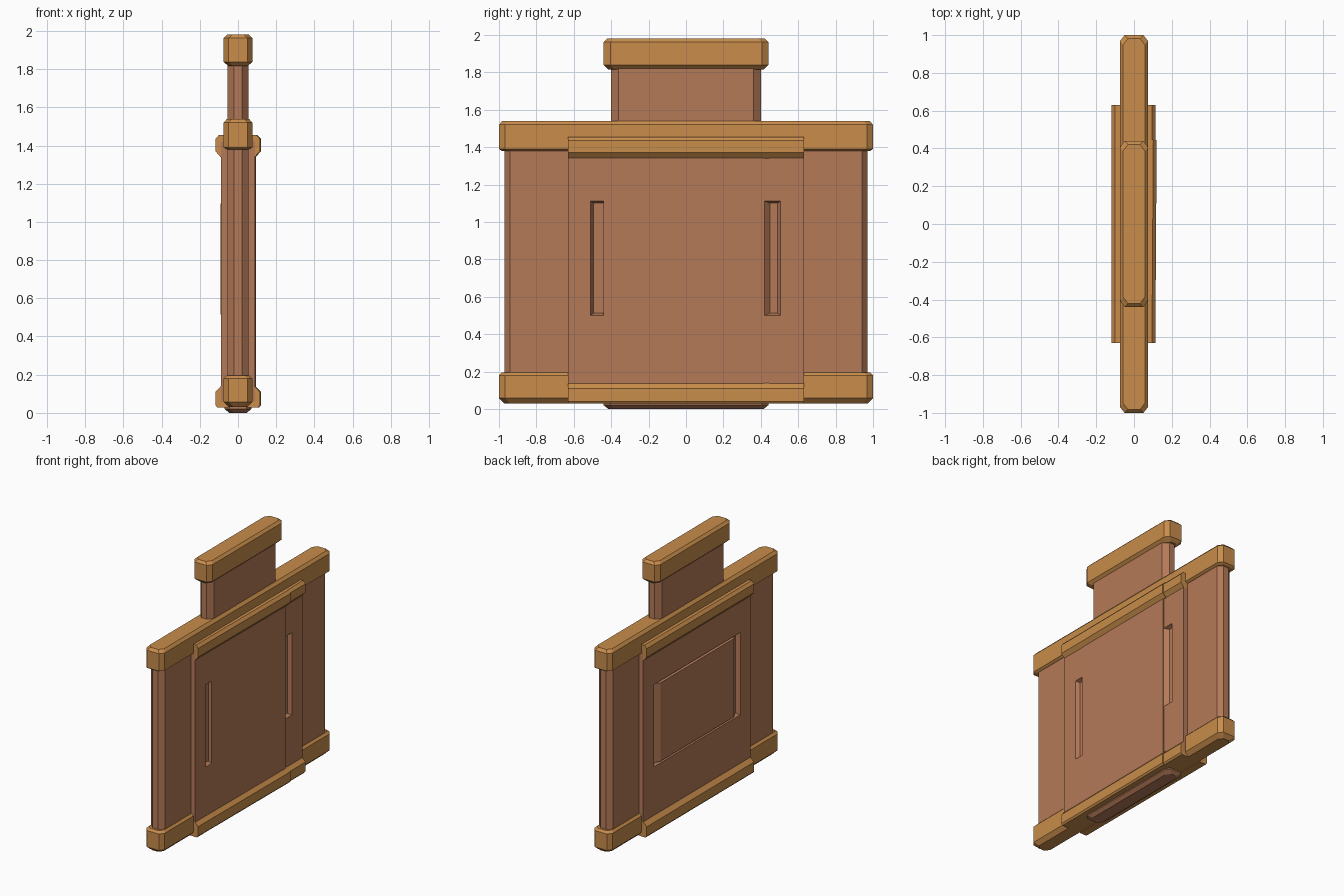
import bpy, bmesh

if "Cube" in bpy.data.objects:
    bpy.data.objects.remove(bpy.data.objects["Cube"])


def material(name, rgb):
    m = bpy.data.materials.new(name)
    m.diffuse_color = (*rgb, 1)
    m.use_nodes = True
    m.node_tree.nodes["Principled BSDF"].inputs["Base Color"].default_value = m.diffuse_color
    return m


BROWN = material("clay brown", (0.46, 0.195, 0.098))
GOLD = material("warm gold", (0.58, 0.265, 0.07))


def loft(name, loops, mat):
    """Join matching loops of points with quads and cap both ends."""
    bm = bmesh.new()
    rings = [[bm.verts.new(p) for p in loop] for loop in loops]
    for a, b in zip(rings, rings[1:]):
        n = len(a)
        for i in range(n):
            j = (i + 1) % n
            bm.faces.new((a[i], a[j], b[j], b[i]))
    bm.faces.new(rings[0])
    bm.faces.new(rings[-1])
    bmesh.ops.recalc_face_normals(bm, faces=bm.faces)
    me = bpy.data.meshes.new(name)
    bm.to_mesh(me)
    bm.free()
    me.materials.append(mat)
    ob = bpy.data.objects.new(name, me)
    bpy.context.collection.objects.link(ob)
    return ob


def octagon(hx, hy, cx, cy, z):
    """Rectangle with cut corners, lying flat."""
    return [(hx - cx, hy, z), (-hx + cx, hy, z), (-hx, hy - cy, z), (-hx, -hy + cy, z),
            (-hx + cx, -hy, z), (hx - cx, -hy, z), (hx, -hy + cy, z), (hx, hy - cy, z)]


def slab(name, hx, hy, cx, cy, levels, mat):
    """Stack of octagons; levels are (z, inset)."""
    return loft(name, [octagon(hx - d, hy - d, cx, cy, z) for z, d in levels], mat)


def rect(x, y0, y1, z0, z1):
    """Upright rectangle facing along x."""
    return [(x, y0, z0), (x, y1, z0), (x, y1, z1), (x, y0, z1)]


# core panel and neck
slab("core_panel", 0.056, 0.97, 0.034, 0.03, [(0.1, 0), (1.45, 0)], BROWN)
slab("neck", 0.056, 0.40, 0.034, 0.04, [(1.45, 0), (1.9, 0)], BROWN)

# bands around the base, the shoulder and the cap
slab("base_band", 0.075, 1.0, 0.025, 0.032, [(0.03, 0.028), (0.058, 0), (0.18, 0), (0.195, 0.015)], GOLD)
slab("shoulder_band", 0.075, 1.0, 0.025, 0.032, [(1.38, 0.015), (1.39, 0), (1.52, 0), (1.54, 0.018)], GOLD)
slab("cap", 0.075, 0.44, 0.025, 0.035, [(1.815, 0.025), (1.838, 0), (1.962, 0), (1.98, 0.018)], GOLD)
slab("foot", 0.07, 0.44, 0.025, 0.035, [(0.0, 0.025), (0.02, 0), (0.06, 0)], BROWN)

# side rail cross-sections (distance from the middle, height)
UPPER = [(0.05, 1.34), (0.092, 1.34), (0.118, 1.37), (0.118, 1.435), (0.1, 1.455), (0.05, 1.455)]
LOWER = [(0.05, 0.028), (0.108, 0.028), (0.118, 0.04), (0.118, 0.11), (0.09, 0.14), (0.05, 0.14)]


def rail(name, profile, s, ends):
    """Profile swept along y; ends are (y, outward shift)."""
    return loft(name, [[(s * (x + d), y, z) for x, z in profile] for y, d in ends], GOLD)


for side, s in (("right", 1), ("left", -1)):
    # plate with a sloped rectangular recess
    loft(side + "_plate", [
        rect(s * 0.05, -0.63, 0.63, 0.06, 1.42),
        rect(s * 0.089, -0.63, 0.63, 0.06, 1.42),
        rect(s * 0.089, -0.51, 0.505, 0.5, 1.112),
        rect(s * 0.062, -0.495, 0.49, 0.512, 1.1)], BROWN)
    shift = -0.004 if s > 0 else 0
    rail(side + "_upper_rail", UPPER, s, [(-0.63, shift), (0.63, shift)])
    rail(side + "_lower_rail", LOWER, s, [(-0.63, shift), (0.63, shift)])

# right cover: fills the recess between the two slots and tapers out to the back
loft("right_recess_filler", [rect(0.06, -0.435, 0.45, 0.5, 1.112),
                             rect(0.0895, -0.44, 0.42, 0.5, 1.112)], BROWN)
loft("right_cover", [[(0.07, y, 0.08), (x, y, 0.08), (x, y, 1.4), (0.07, y, 1.4)]
                     for y, x in ((-0.44, 0.0897), (0.42, 0.095))], BROWN)
for name, prof in (("right_upper_cover_rail", UPPER), ("right_lower_cover_rail", LOWER)):
    rail(name, prof, 1, [(-0.44, -0.0038), (0.445, 0.002)])

# left raised panel inside its recess
loft("left_raised_panel", [rect(-0.06, -0.49, 0.485, 0.51, 1.1),
                           rect(-0.092, -0.43, 0.43, 0.515, 1.097)], BROWN)
